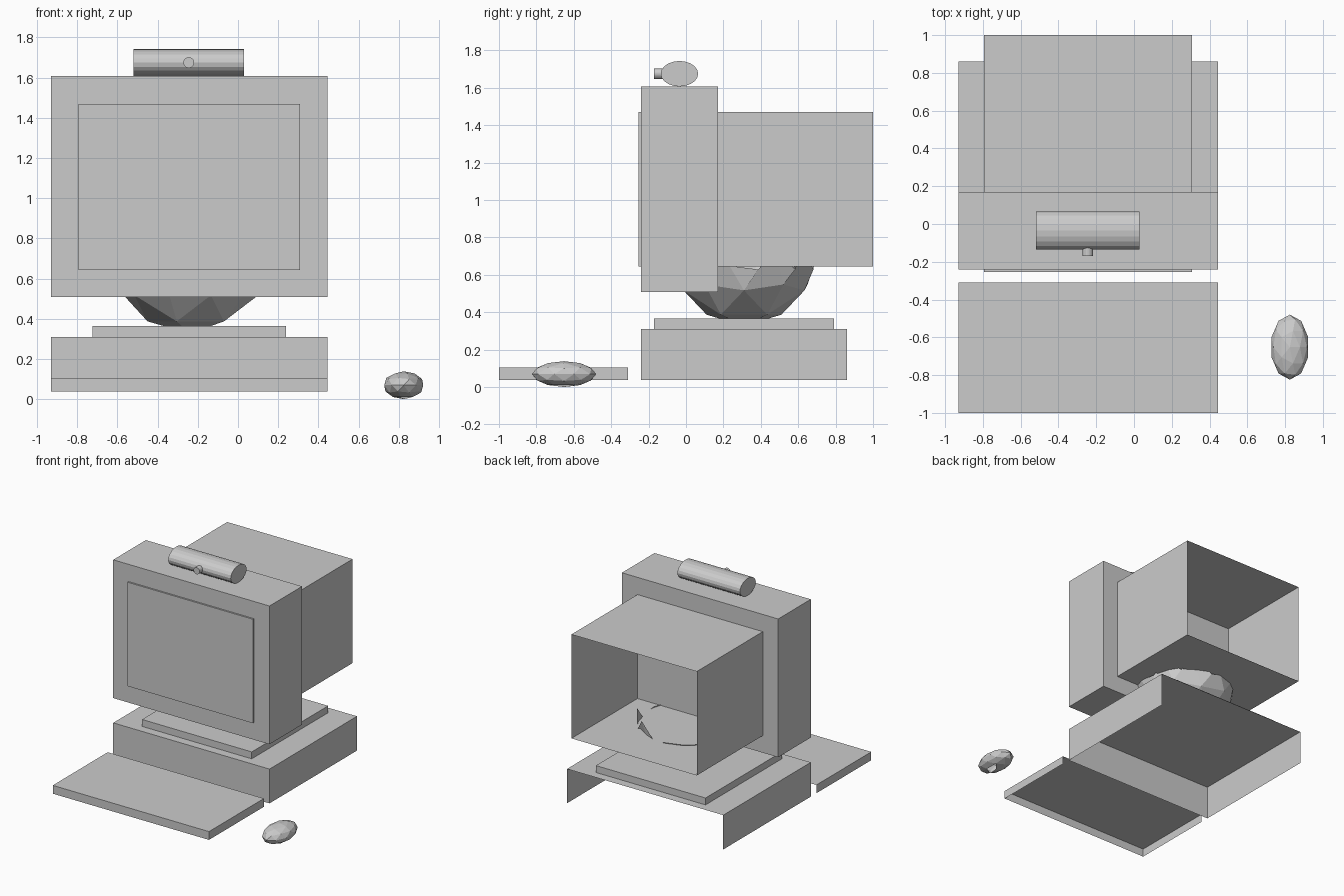
import bpy, bmesh, math
from mathutils import Matrix, Vector

cube = bpy.data.objects.get("Cube")
if cube:
    bpy.data.objects.remove(cube, do_unlink=True)

GREY = (0.6, 0.6, 0.6, 1.0)
grey = bpy.data.materials.new("light grey")
grey.use_nodes = True
grey.diffuse_color = GREY
grey.node_tree.nodes["Principled BSDF"].inputs["Base Color"].default_value = GREY


def finish(name, bm):
    mesh = bpy.data.meshes.new(name)
    bm.to_mesh(mesh)
    bm.free()
    mesh.materials.append(grey)
    obj = bpy.data.objects.new(name, mesh)
    bpy.context.collection.objects.link(obj)
    return obj


def box(name, x, y, z, open_sides=()):
    """Box from (min, max) ranges; faces pointing along open_sides are left out."""
    bm = bmesh.new()
    size = [r[1] - r[0] for r in (x, y, z)]
    centre = [(r[0] + r[1]) / 2 for r in (x, y, z)]
    bmesh.ops.create_cube(bm, size=1, matrix=Matrix.LocRotScale(centre, None, size))
    bm.normal_update()
    gone = [f for f in bm.faces
            if any(f.normal.dot(Vector(d)) > 0.9 for d in open_sides)]
    bmesh.ops.delete(bm, geom=gone, context='FACES')
    return finish(name, bm)


def cylinder(name, centre, axis, length, radii, sides):
    """Elliptical cylinder along x or y; radii are the horizontal and vertical ones."""
    bm = bmesh.new()
    turn = Matrix.Rotation(math.pi / 2, 4, 'Y' if axis == 'X' else 'X')
    scale = ((length, radii[0], radii[1]) if axis == 'X'
             else (radii[0], length, radii[1]))
    bmesh.ops.create_cone(bm, cap_ends=True, segments=sides, radius1=1, radius2=1, depth=1,
                          matrix=Matrix.LocRotScale(centre, None, scale) @ turn)
    return finish(name, bm)


def ball(centre, radii):
    bm = bmesh.new()
    bmesh.ops.create_icosphere(bm, subdivisions=2, radius=1,
                               matrix=Matrix.LocRotScale(centre, None, radii))
    return bm


BACK, BELOW = (0, 1, 0), (0, 0, -1)

# Monitor: front housing and the open-backed tube box pushed through it as the screen
box("monitor_housing", (-0.93, 0.445), (-0.24, 0.17), (0.507, 1.607))
box("screen_and_tube_box", (-0.795, 0.308), (-0.253, 1.0), (0.643, 1.47), [BACK])

# Computer case, stand plate and keyboard
box("computer_case", (-0.93, 0.445), (-0.24, 0.86), (0.037, 0.31), [BACK, BELOW])
box("stand_plate", (-0.725, 0.24), (-0.17, 0.79), (0.31, 0.365))
box("keyboard", (-0.93, 0.445), (-1.0, -0.31), (0.037, 0.103), [BACK, BELOW])

# Swivel bowl with a ragged rim on its back left
hub, rim_z = Vector((-0.24, 0.31, 0.727)), 0.648
bm = ball(hub, (0.4, 0.4, 0.4))
bmesh.ops.bisect_plane(bm, geom=bm.verts[:] + bm.edges[:] + bm.faces[:],
                       plane_co=(0, 0, rim_z), plane_no=(0, 0, 1), clear_outer=True)
rim = [v for v in bm.verts if abs(v.co.z - rim_z) < 0.001]
rim.sort(key=lambda v: math.atan2(v.co.y - hub.y, v.co.x - hub.x))
for i, v in enumerate(rim):
    if v.co.x > hub.x and v.co.y > hub.y - 0.05:
        v.co.z += 0.09 if i % 2 else -0.02
finish("swivel_bowl", bm)

# Camera on top
cylinder("camera_body", (-0.245, -0.035, 1.675), 'X', 0.55, (0.1, 0.068), 20)
cylinder("camera_lens", (-0.245, -0.145, 1.675), 'Y', 0.05, (0.027, 0.027), 16)

# Mouse with a small gap underneath
bm = ball((0.825, -0.652, 0.069), (0.102, 0.172, 0.069))
bm.verts.ensure_lookup_table()
pole = min(bm.verts, key=lambda v: v.co.z)
bmesh.ops.delete(bm, geom=list(pole.link_faces)[:2], context='FACES')
finish("mouse", bm)
